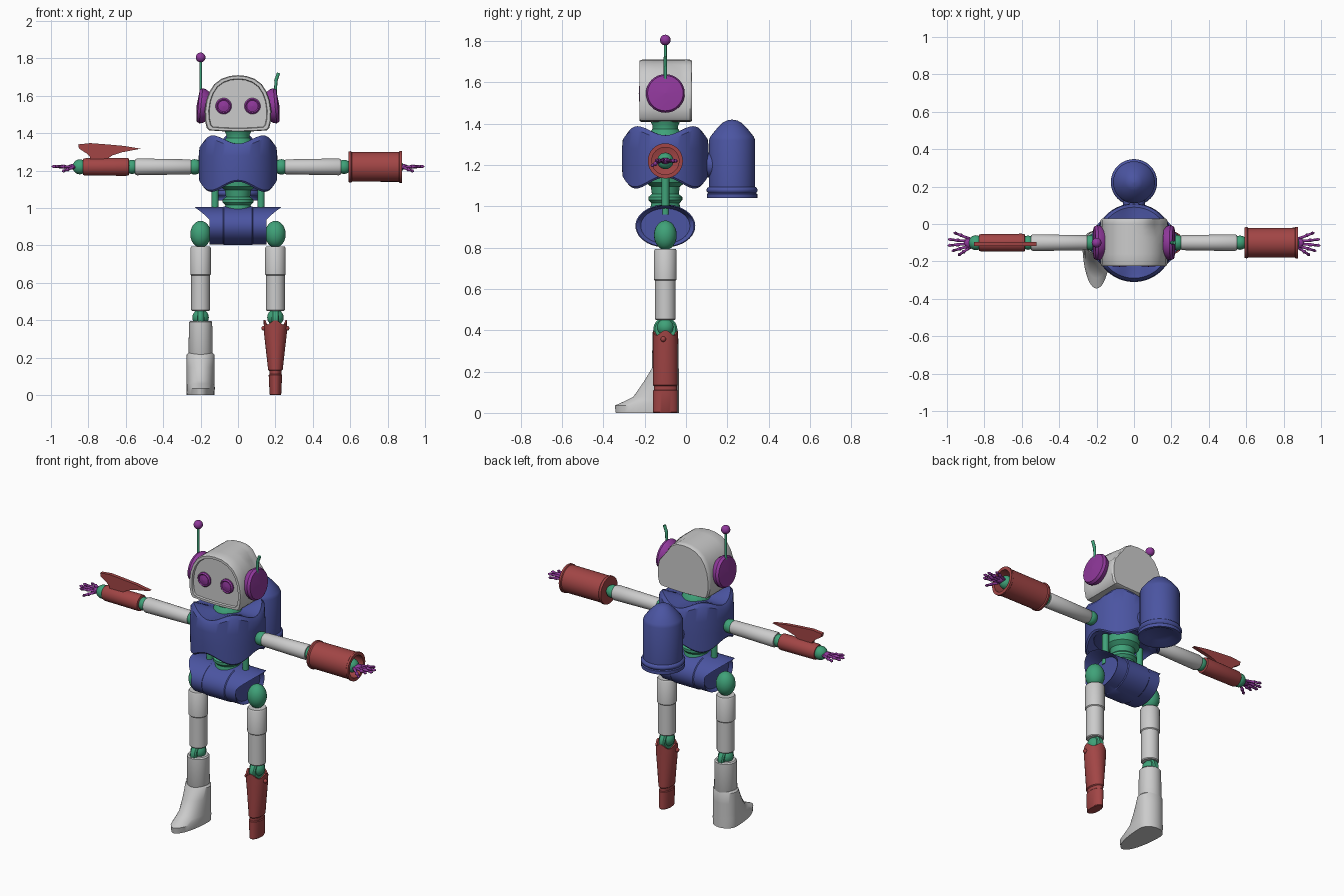
import bpy, bmesh, math
from mathutils import Vector as V

def material(name, col):
    m = bpy.data.materials.new(name)
    m.diffuse_color = (*col, 1)
    return m

BLUE = material("blue", (0.07, 0.09, 0.36))
GREEN = material("green", (0.05, 0.36, 0.19))
RED = material("red", (0.36, 0.06, 0.06))
PURPLE = material("purple", (0.28, 0.04, 0.33))
GREY = None
Y = -0.1        # depth of the body axis
ARM = 1.22      # arm height

def loft(name, rings, mat=GREY, angle=35):
    """Skin a list of equal closed rings and cap both ends."""
    bm = bmesh.new()
    rows = [[bm.verts.new(p) for p in r] for r in rings]
    n = len(rows[0])
    for a, b in zip(rows, rows[1:]):
        for i in range(n):
            bm.faces.new((a[i], a[(i + 1) % n], b[(i + 1) % n], b[i]))
    bm.faces.new(rows[0][::-1])
    bm.faces.new(rows[-1])
    bmesh.ops.recalc_face_normals(bm, faces=bm.faces)
    me = bpy.data.meshes.new(name)
    bm.to_mesh(me)
    bm.free()
    me.shade_smooth()
    me.set_sharp_from_angle(angle=math.radians(angle))
    if mat:
        me.materials.append(mat)
    ob = bpy.data.objects.new(name, me)
    bpy.context.collection.objects.link(ob)
    return ob

def lathe(name, prof, origin, mat=GREY, axis=(0, 0, 1), n=32, ratio=1.0):
    """Profile of (radius, height, wave); wave lifts the rim four times round; ratio widens y."""
    w = V(axis).normalized()
    u = V((1, 0, 0)) if abs(w.x) < 0.7 else V((0, 0, 1))
    u = (u - w * u.dot(w)).normalized()
    v = w.cross(u)
    rings = []
    for p in prof:
        wave = p[2] if len(p) > 2 else 0
        ry = p[3] if len(p) > 3 else p[0] * ratio
        rings.append([V(origin) + u * p[0] * math.cos(t) + v * ry * math.sin(t)
                      + w * (p[1] + wave * math.cos(4 * t))
                      for t in (2 * math.pi * i / n for i in range(n))])
    return loft(name, rings, mat)

def ball(name, c, r, mat, n=24, sz=1.0):
    prof = [(max(r * math.sin(math.pi * i / 12), 0.0005), -r * sz * math.cos(math.pi * i / 12))
            for i in range(13)]
    return lathe(name, prof, c, mat, n=n)

def rod(name, a, b, r, mat, r2=None, n=16):
    d = V(b) - V(a)
    return lathe(name, [(r, 0), (r2 or r, d.length)], a, mat, d, n)

# Head: rounded helmet profile swept front to back, recessed face, dented rear corner
half = [(0.0, 1.71), (0.045, 1.706), (0.09, 1.69), (0.127, 1.662), (0.153, 1.622), (0.17, 1.575),
        (0.178, 1.52), (0.177, 1.47), (0.168, 1.43), (0.155, 1.415), (0.08, 1.41), (0.0, 1.408)]
outline = half + [(-x, z) for x, z in half[-2:0:-1]]
rings = []
for y, s in [(-0.212, 0.84), (-0.212, 0.86), (-0.224, 0.88), (-0.224, 0.97), (-0.213, 1), (-0.16, 1),
             (-0.11, 1), (-0.07, 1), (-0.03, 1), (0.0, 1), (0.02, 1), (0.03, 0.96)]:
    ring = []
    for x, z in outline:
        p = V((x * s, y, 1.55 + (z - 1.55) * s))
        d2 = (p - V((0.14, 0.0, 1.65))).length_squared
        ring.append(p + V((-0.6, -0.1, -0.7)) * 0.035 * math.exp(-d2 / 0.004))
    rings.append(ring)
loft("head", rings)

for s, side in ((-1, "right"), (1, "left")):
    # Eyes and ears
    lathe(f"{side}_eye", [(0.043, 0), (0.043, 0.015), (0.036, 0.022), (0.03, 0.018), (0.001, 0.024)],
          (s * 0.077, -0.205, 1.545), PURPLE, (0, -1, 0))
    lathe(f"{side}_ear", [(0.08, -0.02), (0.092, 0.0), (0.094, 0.015), (0.086, 0.03), (0.001, 0.038)],
          (s * 0.183, Y, 1.545), PURPLE, (s, 0, 0.1))
    # Upper arms with joints
    ball(f"{side}_shoulder", (s * 0.232, Y, ARM), 0.041, GREEN)
    lathe(f"{side}_upper_arm", [(0.036, 0.25), (0.04, 0.257), (0.045, 0.54), (0.04, 0.55)],
          (0, Y, ARM), GREY, (s, 0, 0))
    ball(f"{side}_elbow", (s * 0.567, Y, ARM), 0.038, GREEN)
    ball(f"{side}_wrist", (s * 0.845, Y, ARM), 0.04, GREEN)
    # Hand: small palm with knuckled fingers
    ball(f"{side}_palm", (s * 0.885, Y, ARM), 0.025, PURPLE, 16, 0.6)
    for i, (x, dy, z) in enumerate([(0.94, -0.068, 1.195), (0.975, -0.045, 1.222), (0.997, -0.015, 1.222),
                                    (0.995, 0.018, 1.222), (0.965, 0.055, 1.22)]):
        a, b = V((s * 0.875, Y + dy * 0.35, ARM)), V((s * x, Y + dy, z))
        L = (b - a).length
        lathe(f"{side}_finger_{i}", [(0.009, 0), (0.007, L * .45), (0.011, L * .55), (0.007, L * .65),
              (0.007, L * .8), (0.009, L * .9), (0.003, L)], a, PURPLE, b - a, 10)
    # Waist struts, hips and thighs
    rod(f"{side}_waist_strut", (s * 0.123, Y, 0.96), (s * 0.123, Y, 1.15), 0.019, GREEN)
    ball(f"{side}_hip", (s * 0.2, Y, 0.86), 0.055, GREEN, 24, 1.3)
    lathe(f"{side}_thigh", [(0.046, 0.45), (0.05, 0.455), (0.05, 0.64), (0.055, 0.645),
          (0.055, 0.785), (0.05, 0.793)], (s * 0.2, Y, 0), GREY)
    # Knee: ball with a central hinge disc
    ball(f"{side}_knee", (s * 0.2, Y, 0.415), 0.044, GREEN)
    lathe(f"{side}_knee_hinge", [(0.05, -0.02), (0.058, -0.013), (0.058, 0.013), (0.05, 0.02)],
          (s * 0.2, Y, 0.405), GREEN, (1, 0, 0))
    # Bolts on the peg leg
    ball(f"{side}_peg_bolt", (0.2 + s * 0.062, Y - 0.01, 0.357), 0.013, RED, 16)

# Antennas: one intact, one snapped
rod("antenna", (-0.2, Y, 1.61), (-0.2, Y, 1.79), 0.007, GREEN)
ball("antenna_tip", (-0.2, Y, 1.805), 0.026, PURPLE)
rod("broken_antenna_base", (0.2, Y, 1.61), (0.203, Y, 1.685), 0.008, GREEN)
rod("broken_antenna_end", (0.202, Y, 1.68), (0.217, Y, 1.722), 0.009, GREEN)

# Neck
lathe("neck", [(0.085, 1.33), (0.078, 1.355), (0.062, 1.375), (0.062, 1.39), (0.075, 1.42)], (0, Y, 0), GREEN)

# Torso shell with wavy rims, open underneath
w = -0.022
lathe("torso", [(0.16, 1.16), (0.188, 1.12, 0.027), (0.2, 1.113, 0.027), (0.208, 1.122, 0.027),
      (0.21, 1.2), (0.21, 1.28), (0.206, 1.345, w), (0.19, 1.366, w), (0.17, 1.362, w),
      (0.07, 1.345)], (0, Y, 0), BLUE, n=64)

# Waist column
lathe("waist", [(0.1, 1.17), (0.095, 1.115), (0.07, 1.095), (0.065, 1.06), (0.082, 1.045),
      (0.082, 1.03), (0.068, 1.015), (0.075, 0.98)], (0, Y, 0), GREEN)

# Pelvis: sideways drum with a middle band and upper corners flared over the hips
def pelvis_ring(x, s, flare=0):
    ring = []
    for i in range(40):
        t = 2 * math.pi * i / 40
        y, z = Y + 0.14 * s * math.cos(t), 0.905 + 0.1 * s * math.sin(t)
        f = 0.08 * max(0, (z - 0.935) / 0.07) ** 1.2
        ring.append(V((x + flare * f, y, z)))
    return ring
loft("pelvis", [pelvis_ring(-0.135, 0.85, 0), pelvis_ring(-0.15, 0.97, -1), pelvis_ring(-0.152, 1, -1),
                pelvis_ring(-0.08, 1), pelvis_ring(-0.075, 1.035), pelvis_ring(0.075, 1.035),
                pelvis_ring(0.08, 1), pelvis_ring(0.152, 1, 1), pelvis_ring(0.15, 0.97, 1),
                pelvis_ring(0.135, 0.85, 0)], BLUE)

# Right forearm with fin
lathe("finned_forearm", [(0.03, 0.58), (0.046, 0.585), (0.048, 0.6), (0.046, 0.82), (0.042, 0.83)],
      (0, Y, ARM), RED, (-1, 0, 0))
fin = [(-0.855, 1.34), (-0.79, 1.347), (-0.70, 1.34), (-0.61, 1.332), (-0.52, 1.317), (-0.62, 1.298),
       (-0.67, 1.282), (-0.70, 1.262), (-0.715, 1.25), (-0.79, 1.25), (-0.79, 1.272), (-0.81, 1.292),
       (-0.85, 1.318)]
loft("arm_fin", [[V((x, Y - 0.018 + d, z)) for x, z in fin] for d in (0, 0.022)], RED)

# Left forearm: wide hollow cuff
lathe("cuff_forearm", [(0.03, 0.60), (0.07, 0.592), (0.082, 0.592), (0.084, 0.604), (0.079, 0.61),
      (0.08, 0.86), (0.085, 0.864), (0.085, 0.876), (0.066, 0.876), (0.066, 0.81), (0.03, 0.80)],
      (0, Y, ARM), RED, (1, 0, 0))

# Right lower leg and boot
lathe("shin", [(0.055, 0.18), (0.065, 0.2), (0.062, 0.39), (0.055, 0.397)], (-0.2, Y, 0))
def boot_ring(z, toe, wid, heel=0.065):
    ring = []
    for i in range(40):
        t = 2 * math.pi * i / 40
        c, s = math.cos(t), math.sin(t)
        ring.append(V((-0.2 + wid * c, Y + (heel * s if s > 0 else toe * s), z)))
    return ring
loft("boot", [boot_ring(0, 0.24, 0.074), boot_ring(0.035, 0.245, 0.076), boot_ring(0.06, 0.19, 0.075),
              boot_ring(0.078, 0.155, 0.075), boot_ring(0.15, 0.105, 0.075), boot_ring(0.215, 0.066, 0.075),
              boot_ring(0.225, 0.06, 0.065, 0.06)])

# Left lower leg: flat tapered peg with a zigzag rim
lathe("peg_leg", [(0.028, 0, 0, 0.055), (0.031, 0.004, 0, 0.06), (0.036, 0.108, 0, 0.06),
      (0.032, 0.112, 0, 0.056), (0.033, 0.13, 0, 0.056), (0.039, 0.135, 0, 0.06),
      (0.061, 0.33, 0, 0.06), (0.063, 0.388, 0.012, 0.061), (0.053, 0.388, 0.012, 0.052),
      (0.04, 0.36, 0, 0.045)], (0.2, Y, 0), RED, n=40)

# Bullet-shaped backpack tank with a base ring and recessed underside
lathe("backpack", [(0.07, 1.06), (0.105, 1.04), (0.122, 1.04), (0.122, 1.06), (0.116, 1.064),
      (0.123, 1.073), (0.124, 1.08), (0.119, 1.09), (0.112, 1.094), (0.112, 1.32), (0.105, 1.338),
      (0.075, 1.375), (0.045, 1.405), (0.025, 1.416), (0.001, 1.42)], (0, 0.223, 0), BLUE, n=40)
rod("backpack_mount", (0, 0.05, 1.2), (0, 0.16, 1.2), 0.06, BLUE)
